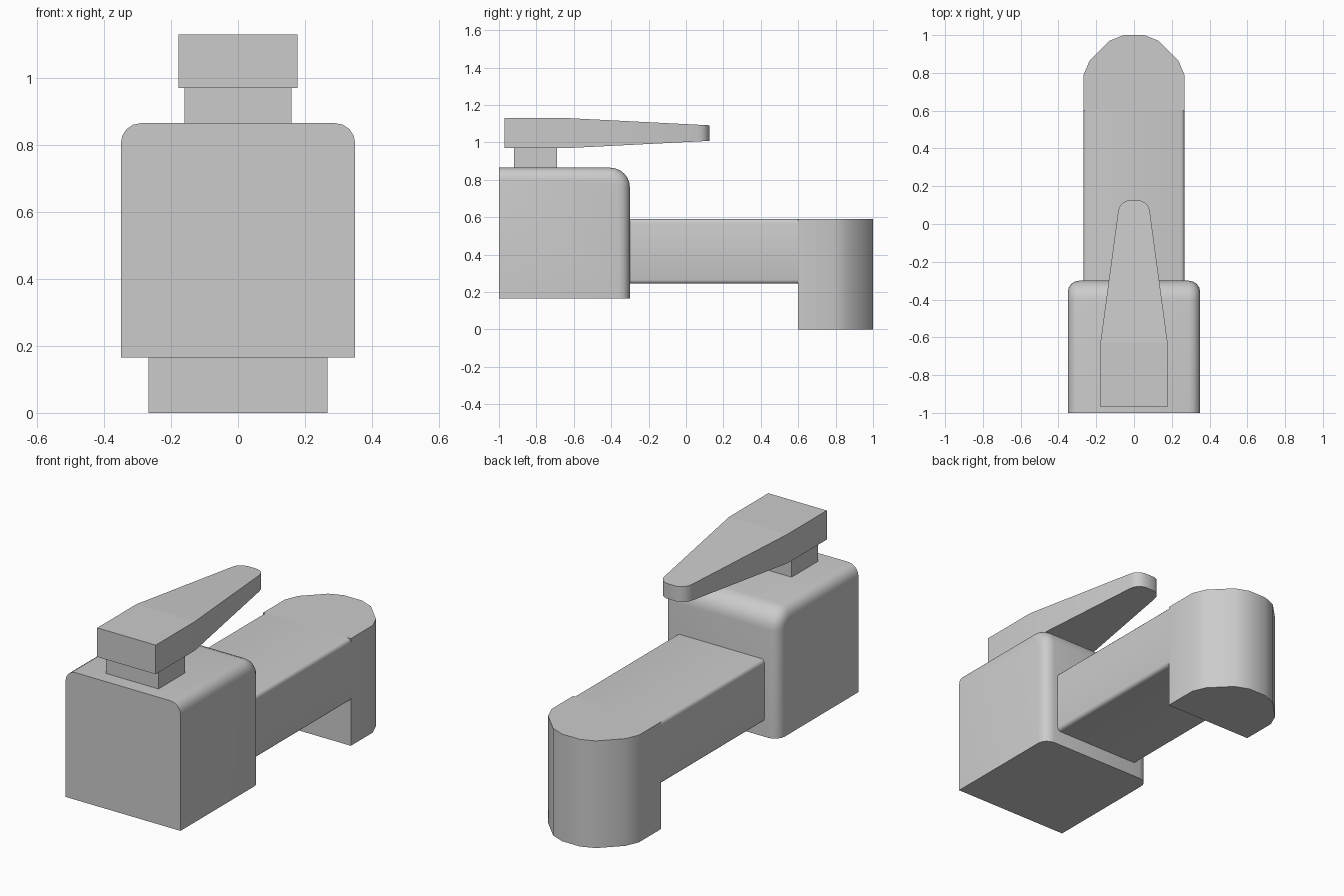
import bpy, bmesh, math
from mathutils import Vector

if "Cube" in bpy.data.objects:
    bpy.data.objects.remove(bpy.data.objects["Cube"])


def finish(name, bm, angle=35):
    bmesh.ops.recalc_face_normals(bm, faces=bm.faces)
    mesh = bpy.data.meshes.new(name)
    bm.to_mesh(mesh)
    bm.free()
    ob = bpy.data.objects.new(name, mesh)
    bpy.context.collection.objects.link(ob)
    bpy.ops.object.select_all(action='DESELECT')
    ob.select_set(True)
    bpy.context.view_layer.objects.active = ob
    bpy.ops.object.shade_smooth_by_angle(angle=math.radians(angle))
    return ob


def prism(points, offset):
    """Closed solid from a planar outline pushed along an offset."""
    bm = bmesh.new()
    face = bm.faces.new([bm.verts.new(p) for p in points])
    ext = bmesh.ops.extrude_face_region(bm, geom=[face], use_keep_orig=True)
    moved = [g for g in ext['geom'] if isinstance(g, bmesh.types.BMVert)]
    bmesh.ops.translate(bm, verts=moved, vec=Vector(offset))
    bmesh.ops.recalc_face_normals(bm, faces=bm.faces)
    return bm


def box(x, y0, y1, z0, z1):
    return prism([(-x, y0, z0), (x, y0, z0), (x, y1, z0), (-x, y1, z0)], (0, 0, z1 - z0))


def bevel(bm, edges, width, segments):
    bmesh.ops.bevel(bm, geom=edges, offset=width, segments=segments, profile=0.5,
                    affect='EDGES', clamp_overlap=True)


def mirrored(half):
    """Outline from its right half, ordered from front to back."""
    return half + [(-x, y) for x, y in reversed(half)]


# Body: side profile with a rounded upper back corner, softened side rims
W, FRONT, BACK, BOTTOM, TOP, R = 0.35, -1.0, -0.3, 0.165, 0.865, 0.105
profile = [(FRONT, BOTTOM), (BACK, BOTTOM)]
for i in range(7):
    a = math.pi / 2 * i / 6
    profile.append((BACK - R + R * math.cos(a), TOP - R + R * math.sin(a)))
profile.append((FRONT, TOP))
bm = prism([(-W, y, z) for y, z in profile], (2 * W, 0, 0))
rims = []
for e in bm.edges:
    a, b = e.verts[0].co, e.verts[1].co
    on_side = abs(a.x - b.x) < 1e-4
    on_front = max(a.y, b.y) < FRONT + 1e-4
    on_bottom = max(a.z, b.z) < BOTTOM + 1e-4
    if on_side and not on_front and not on_bottom:
        rims.append(e)
bevel(bm, rims, 0.06, 4)
finish("body", bm)

# Spout arm: long edges slightly rounded
bm = box(0.267, -0.32, 0.605, 0.245, 0.59)
bevel(bm, [e for e in bm.edges if abs(e.verts[0].co.y - e.verts[1].co.y) > 0.5], 0.02, 3)
finish("spout_arm", bm)

# Spout outlet: rounded nose dropping to the floor
half = [(0.267, 0.6), (0.267, 0.79), (0.236, 0.863), (0.13, 0.97), (0.055, 1.0)]
bm = prism([(x, y, 0) for x, y in mirrored(half)], (0, 0, 0.59))
finish("spout_outlet", bm)

# Handle stem
finish("handle_stem", box(0.16, -0.92, -0.69, 0.86, 0.975))

# Lever handle: tapering outline with rounded tip, thinning toward the tip
half = [(0.178, -0.97), (0.178, -0.63), (0.084, 0.065),
        (0.078, 0.09), (0.06, 0.112), (0.033, 0.125)]
bm = prism([(x, y, 0.97) for x, y in mirrored(half)], (0, 0, 0.16))
# split across at the bend so each part of the lever stays flat
bmesh.ops.bisect_plane(bm, geom=bm.verts[:] + bm.edges[:] + bm.faces[:], dist=1e-4,
                       plane_co=(0, -0.63, 0), plane_no=(0, 1, 0))
for v in bm.verts:
    t = max(0, (v.co.y + 0.63) / 0.755)
    v.co.z = 1.05 + (v.co.z - 1.05) * (1 - 0.48 * t)
finish("lever_handle", bm, 28)
for v in bpy.data.objects["lever_handle"].data.polygons:
    if abs(v.normal.z) > 0.5:
        v.use_smooth = False
